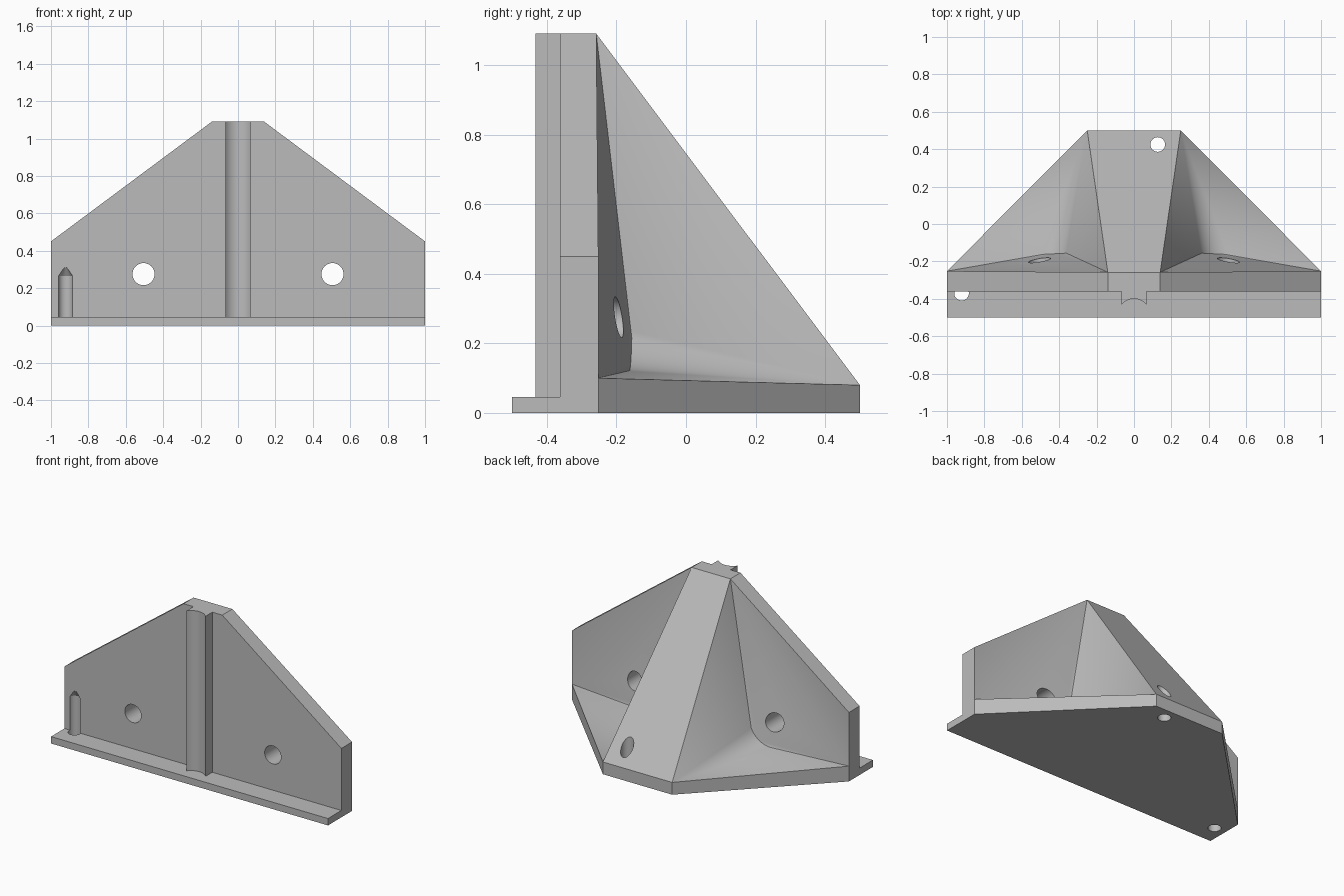
import bpy, bmesh, math
from mathutils import Matrix, Vector

cube = bpy.data.objects.get("Cube")
if cube:
    bpy.data.objects.remove(cube, do_unlink=True)

grey = bpy.data.materials.new("plain_grey")
grey.use_nodes = True
colour = (0.5, 0.5, 0.5, 1)
grey.diffuse_color = colour
grey.node_tree.nodes["Principled BSDF"].inputs["Base Color"].default_value = colour


def finish(bm, name):
    bmesh.ops.recalc_face_normals(bm, faces=bm.faces)
    mesh = bpy.data.meshes.new(name)
    bm.to_mesh(mesh)
    bm.free()
    mesh.materials.append(grey)
    obj = bpy.data.objects.new(name, mesh)
    bpy.context.collection.objects.link(obj)
    return obj


def activate(obj):
    bpy.ops.object.select_all(action='DESELECT')
    obj.select_set(True)
    bpy.context.view_layer.objects.active = obj


def extrude(name, outline, z0, z1):
    """Upright prism from a plan outline."""
    bm = bmesh.new()
    face = bm.faces.new([bm.verts.new((x, y, z0)) for x, y in outline])
    top = bmesh.ops.extrude_face_region(bm, geom=[face])["geom"]
    bmesh.ops.translate(bm, vec=(0, 0, z1 - z0),
                        verts=[v for v in top if isinstance(v, bmesh.types.BMVert)])
    return finish(bm, name)


def drill(name, centre, radius, depth, along_y=False, tip=0):
    """Cylindrical cutter, optionally with a blunt drill point on top."""
    bm = bmesh.new()
    bmesh.ops.create_cone(bm, cap_ends=True, segments=40, radius1=radius,
                          radius2=radius, depth=depth)
    if tip:
        top = max(bm.faces, key=lambda f: f.calc_center_median().z)
        new = bmesh.ops.extrude_face_region(bm, geom=[top])["geom"]
        bmesh.ops.delete(bm, geom=[top], context='FACES_ONLY')
        for v in new:
            if isinstance(v, bmesh.types.BMVert):
                v.co = Vector((v.co.x * 0.25, v.co.y * 0.25, v.co.z + tip))
    turn = Matrix.Rotation(math.pi / 2, 4, 'X') if along_y else Matrix()
    bmesh.ops.transform(bm, matrix=Matrix.Translation(centre) @ turn, verts=bm.verts)
    obj = finish(bm, name)
    obj.hide_render = True
    return obj


def cut(obj, cutters):
    activate(obj)
    for cutter in cutters:
        mod = obj.modifiers.new("drill", 'BOOLEAN')
        mod.operation, mod.solver, mod.object = 'DIFFERENCE', 'EXACT', cutter
        bpy.ops.object.modifier_apply(modifier=mod.name)


# Bracket body: upright plate, base and central rib with a bolt pocket each side
FRONT, BACK = -0.362, -0.252
HOLE_X, HOLE_Z, SEAT_R = 0.505, 0.275, 0.155
bm = bmesh.new()
corners = {
    "front_low": (1, FRONT, 0), "front_mid": (1, FRONT, 0.45),
    "front_top": (0.14, FRONT, 1.09), "rib_top": (0.14, -0.258, 1.09),
    "plate_mid": (1, BACK, 0.45), "plate_low": (1, BACK, 0.10),
    "base_side": (1, BACK, 0), "rib_toe": (0.25, 0.5, 0.08),
    "base_back": (0.25, 0.5, 0),
}
sides = []
for s in (1, -1):
    v = {k: bm.verts.new((s * x, y, z)) for k, (x, y, z) in corners.items()}
    sides.append(v)
    # Pocket walls run from the round, slightly tilted seat to the outer corners
    rim = [v[k] for k in ("rib_top", "plate_mid", "plate_low", "rib_toe")]
    seat = []
    for i in range(48):
        a = math.tau * i / 48
        dx = SEAT_R * math.cos(a)
        seat.append(bm.verts.new((s * (HOLE_X + dx), -0.163 - 0.05 * dx,
                                  HOLE_Z + SEAT_R * math.sin(a))))
    hull = bmesh.ops.convex_hull(bm, input=rim + seat)["geom"]
    mouth = [f for f in hull if isinstance(f, bmesh.types.BMFace)
             and v["rib_toe"] in f.verts and all(p in rim for p in f.verts)]
    bmesh.ops.delete(bm, geom=mouth, context='FACES')
    # Side, sloping shoulder and base skirt
    for keys in ("front_low front_mid plate_mid plate_low base_side",
                 "front_mid front_top rib_top plate_mid",
                 "base_side plate_low rib_toe base_back"):
        bm.faces.new([v[k] for k in keys.split()])

# Faces spanning both sides: front, underside, top, rib slope and back edge
for keys in ("front_low front_mid front_top", "front_low base_side base_back",
             "front_top rib_top", "rib_top rib_toe", "rib_toe base_back"):
    names = keys.split()
    bm.faces.new([sides[0][k] for k in names] + [sides[1][k] for k in reversed(names)])
body = finish(bm, "bracket_body")

# Thin front ledge
ledge = extrude("front_ledge", [(-1, -0.5), (1, -0.5), (1, FRONT), (-1, FRONT)], 0, 0.045)

# Upright front rail with a hollow groove
half, lip, radius = 0.068, -0.433, 0.086
spread = math.asin(half / radius)
centre_y = lip - radius * math.cos(spread)
groove = [(radius * math.sin(a), centre_y + radius * math.cos(a))
          for a in [spread * (i / 8 - 1) for i in range(17)]]
rail = extrude("grooved_rail", groove + [(half, FRONT), (-half, FRONT)], 0.045, 1.09)

# Bolt holes, base hole and blind pin hole
bolts = [drill("bolt_cutter", (s * HOLE_X, -0.2, HOLE_Z), 0.059, 0.6, along_y=True)
         for s in (1, -1)]
base_hole = drill("base_cutter", (0.127, 0.425, 0.1), 0.039, 0.6)
pin_hole = drill("pin_cutter", (-0.922, -0.37, 0.08), 0.039, 0.37, tip=0.045)
cut(body, bolts + [base_hole, pin_hole])
cut(ledge, [pin_hole])
for cutter in bolts + [base_hole, pin_hole]:
    bpy.data.objects.remove(cutter, do_unlink=True)

for obj in (body, ledge, rail):
    activate(obj)
    bpy.ops.object.shade_smooth_by_angle(angle=math.radians(25))
